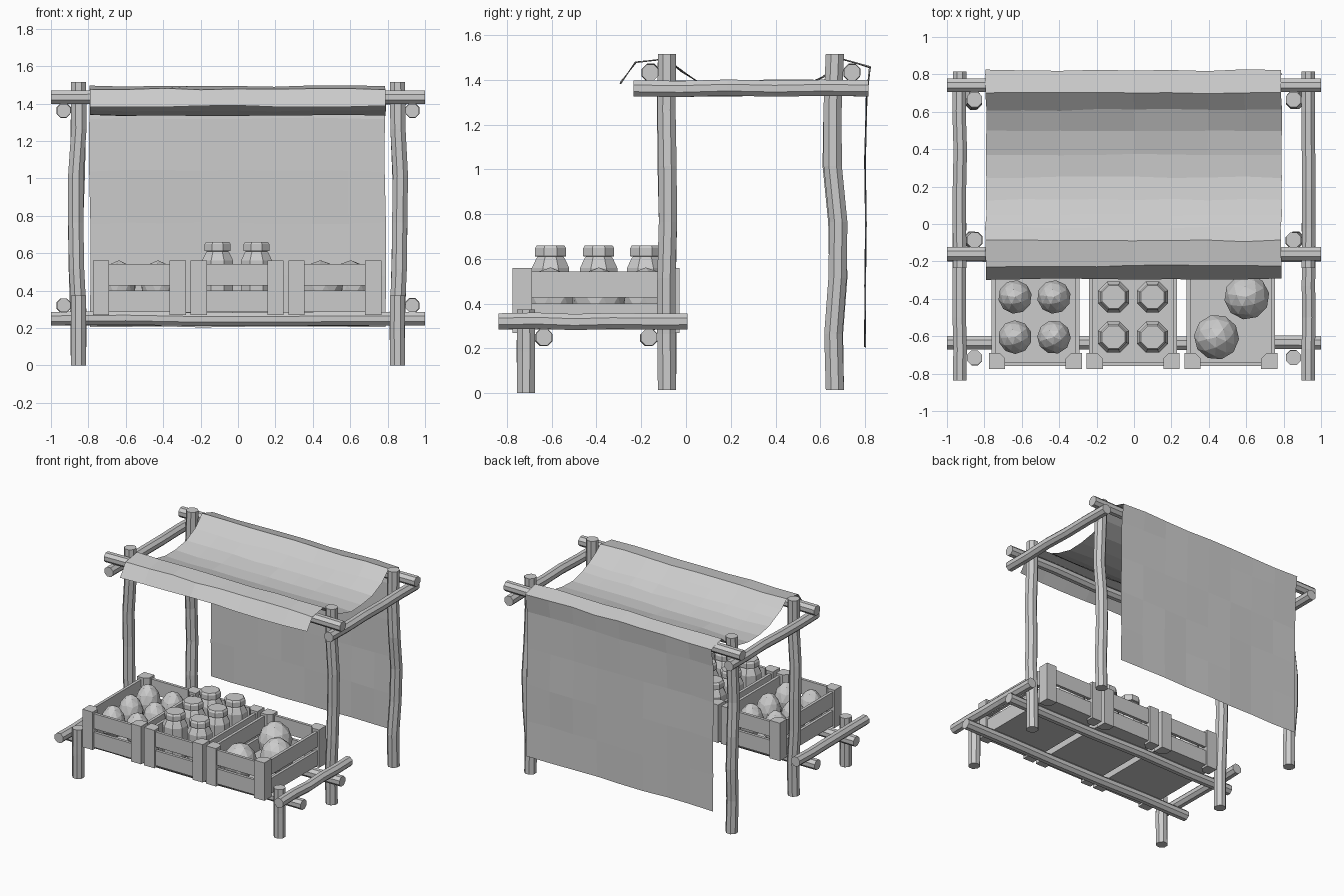
import bpy, bmesh, math, random
from mathutils import Matrix, Vector

random.seed(4)
cube = bpy.data.objects.get("Cube")
if cube:
    bpy.data.objects.remove(cube)

grey = bpy.data.materials.new("plain grey")
grey.use_nodes = True
colour = (0.6, 0.6, 0.6, 1)
grey.diffuse_color = colour
grey.node_tree.nodes["Principled BSDF"].inputs["Base Color"].default_value = colour


def finish(bm, name, recalc=True):
    if recalc:
        bmesh.ops.recalc_face_normals(bm, faces=bm.faces)
    mesh = bpy.data.meshes.new(name)
    bm.to_mesh(mesh)
    bm.free()
    mesh.materials.append(grey)
    ob = bpy.data.objects.new(name, mesh)
    bpy.context.collection.objects.link(ob)
    return ob


def skin(bm, rings):
    """Bridge equal rings of points and cap both ends."""
    rows = [[bm.verts.new(p) for p in ring] for ring in rings]
    n = len(rows[0])
    for a, b in zip(rows, rows[1:]):
        for i in range(n):
            j = (i + 1) % n
            bm.faces.new((a[i], a[j], b[j], b[i]))
    bm.faces.new(rows[0][::-1])
    bm.faces.new(rows[-1])


def pole(name, start, end, r=0.039, bends=(), wobble=0.004):
    """Eight-sided rough pole; bends are sideways offsets at even steps."""
    start, end = Vector(start), Vector(end)
    axis = (end - start).normalized()
    u = Vector((0, 1, 0)) if abs(axis.x) > 0.5 else Vector((1, 0, 0))
    v = axis.cross(u)
    bends = [(0, 0)] + list(bends or [(0, 0)] * 4) + [(0, 0)]
    rings = []
    for k, (du, dv) in enumerate(bends):
        c = start.lerp(end, k / (len(bends) - 1))
        if 0 < k < len(bends) - 1:
            du += random.uniform(-wobble, wobble)
            dv += random.uniform(-wobble, wobble)
        rings.append([c + u * (du + r * math.cos((i + 0.5) * math.pi / 4))
                      + v * (dv + r * math.sin((i + 0.5) * math.pi / 4)) for i in range(8)])
    bm = bmesh.new()
    skin(bm, rings)
    return finish(bm, name)


def box(bm, x0, x1, y0, y1, z0, z1):
    m = (Matrix.Translation(((x0 + x1) / 2, (y0 + y1) / 2, (z0 + z1) / 2))
         @ Matrix.Diagonal((x1 - x0, y1 - y0, z1 - z0, 1)))
    bmesh.ops.create_cube(bm, size=1, matrix=m)


# Frame: posts and side rails on both sides
for s, side in ((1, "left"), (-1, "right")):
    x = s * 0.853
    front_bend = [(0, 0), (s * 0.01, 0), (s * 0.015, 0.005), (s * 0.012, 0), (0, 0)]
    back_bend = [(0, -0.005), (s * 0.01, 0.015), (s * 0.015, 0.012), (s * 0.01, -0.012), (0, -0.008)]
    pole(f"{side}_front_post", (x, -0.085, 0.015), (x, -0.085, 1.515), 0.044, front_bend)
    pole(f"{side}_back_post", (x, 0.665, 0.015), (x, 0.665, 1.515), 0.044, back_bend)
    pole(f"{side}_short_post", (x, -0.715, 0), (x, -0.715, 0.375), 0.043, [(0, 0)])
    pole(f"{side}_upper_rail", (s * 0.932, -0.234, 1.362), (s * 0.932, 0.815, 1.362))
    pole(f"{side}_lower_rail", (s * 0.932, -0.837, 0.321), (s * 0.932, 0.006, 0.321))

# Long rails across the stall
for name, y, z in (("upper_front_rail", -0.16, 1.433), ("upper_back_rail", 0.742, 1.433),
                   ("lower_front_rail", -0.634, 0.25), ("lower_back_rail", -0.165, 0.25)):
    pole(name, (-1, y, z), (1, y, z))

# Cloth: sagging canopy that hangs down behind
profile = [(-0.295, 1.385), (-0.225, 1.478), (-0.09, 1.492), (-0.02, 1.44), (0.05, 1.393),
           (0.13, 1.362), (0.25, 1.337), (0.37, 1.337), (0.5, 1.362), (0.61, 1.412),
           (0.7, 1.49), (0.822, 1.456), (0.806, 1.32), (0.8, 1.04), (0.803, 0.76),
           (0.8, 0.48), (0.8, 0.205)]
bm = bmesh.new()
cols = 9
rows = []
for y, z in profile:
    edge = random.uniform(-0.004, 0.004)
    rows.append([bm.verts.new((-0.792 + edge + 1.58 * i / (cols - 1),
                               y + random.uniform(-0.005, 0.005),
                               z + random.uniform(-0.005, 0.005))) for i in range(cols)])
for a, b in zip(rows, rows[1:]):
    for i in range(cols - 1):
        bm.faces.new((a[i], a[i + 1], b[i + 1], b[i]))
finish(bm, "cloth_canopy", False)

# Crates: chamfered corner posts, two slats per side and a floor
HALF_X, Y0, Y1 = 0.248, -0.775, -0.028
CORNER, CUT = 0.086, 0.03


def crate(name, cx):
    bm = bmesh.new()
    x0, x1 = cx - HALF_X, cx + HALF_X
    for px, sx in ((x0, 1), (x1, -1)):
        for py, sy in ((Y0, 1), (Y1, -1)):
            outline = [(0, 0), (CORNER, 0), (CORNER, CORNER - CUT),
                       (CORNER - CUT, CORNER), (0, CORNER)]
            skin(bm, [[(px + sx * a, py + sy * b, z) for a, b in outline]
                      for z in (0.27, 0.56)])
    for z0, z1 in ((0.285, 0.4), (0.428, 0.543)):
        for y in (Y0 + 0.015, Y1 - 0.037):
            box(bm, x0 + 0.03, x1 - 0.03, y, y + 0.022, z0, z1)
        for x in (x0 + 0.012, x1 - 0.034):
            box(bm, x, x + 0.022, Y0 + 0.03, Y1 - 0.03, z0, z1)
    box(bm, x0 + 0.02, x1 - 0.02, Y0 + 0.02, Y1 - 0.02, 0.285, 0.305)
    finish(bm, name)


CENTRES = (-0.527, -0.005, 0.518)
for name, cx in zip(("right_crate", "middle_crate", "left_crate"), CENTRES):
    crate(name, cx)


# Produce: faceted egg shapes, pointed towards the top
def egg(name, x, y, z, r, h):
    bm = bmesh.new()
    bmesh.ops.create_icosphere(bm, subdivisions=2, radius=1)
    bmesh.ops.rotate(bm, verts=bm.verts, matrix=Matrix.Rotation(random.uniform(0, 6), 3, 'Z'))
    for v in bm.verts:
        taper = 1 - 0.14 * v.co.z
        v.co = (x + v.co.x * r * taper, y + v.co.y * r * taper, z + v.co.z * h)
    finish(bm, name)


# Jars: octagonal body, neck and lid
def jar(name, x, y):
    shape = [(0.07, 0.305), (0.09, 0.33), (0.09, 0.56), (0.07, 0.6), (0.062, 0.61),
             (0.075, 0.612), (0.075, 0.648), (0.066, 0.661)]
    bm = bmesh.new()
    skin(bm, [[(x + r * math.cos((i + 0.5) * math.pi / 4),
                y + r * math.sin((i + 0.5) * math.pi / 4), z) for i in range(8)]
              for r, z in shape])
    finish(bm, name)


for row, y in enumerate((-0.605, -0.39, -0.18), 1):
    for col, dx in enumerate((-0.104, 0.104), 1):
        egg(f"small_fruit_{row}_{col}", CENTRES[0] + dx - 0.005, y, 0.44, 0.09, 0.122)
        jar(f"jar_{row}_{col}", CENTRES[1] + dx, y)
    egg(f"large_fruit_{row}", CENTRES[2] + (0.085 if row == 2 else -0.077), y, 0.432, 0.121, 0.13)
